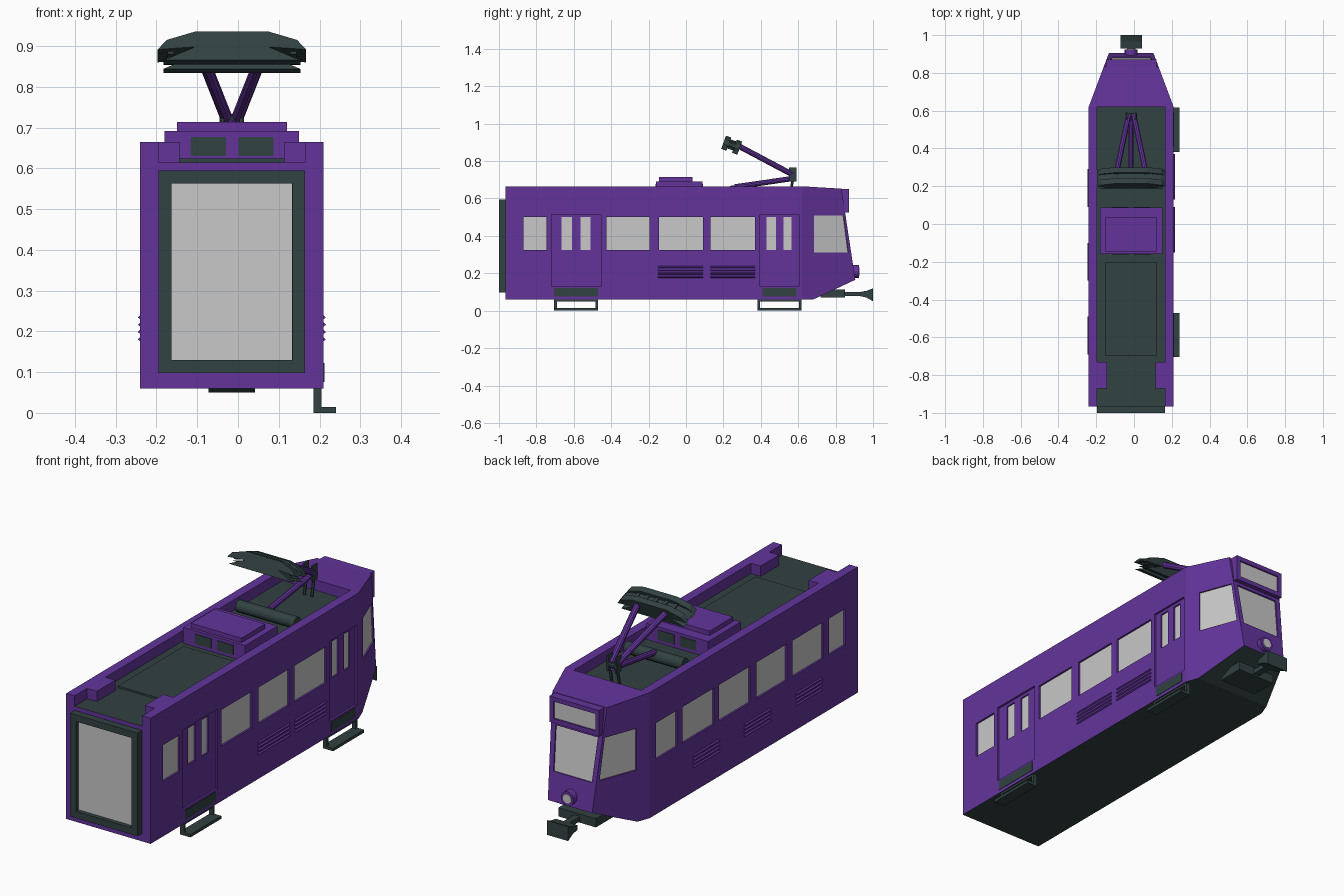
import bpy, bmesh, math
from mathutils import Vector as V, Matrix

if "Cube" in bpy.data.objects:
    bpy.data.objects.remove(bpy.data.objects["Cube"])

CX = -0.015          # body centre line
R, L = 0.21, -0.24   # side walls


def material(name, c):
    m = bpy.data.materials.new(name)
    m.diffuse_color = (*c, 1)
    m.use_nodes = True
    m.node_tree.nodes["Principled BSDF"].inputs["Base Color"].default_value = m.diffuse_color
    return m


PURPLE = material("purple paint", (0.125, 0.034, 0.33))
DARK = material("dark grey green", (0.032, 0.054, 0.054))
GLASS = material("light grey glass", (0.58, 0.58, 0.58))


def finish(name, bm, *mats):
    bmesh.ops.recalc_face_normals(bm, faces=bm.faces)
    me = bpy.data.meshes.new(name)
    bm.to_mesh(me)
    bm.free()
    for m in mats:
        me.materials.append(m)
    ob = bpy.data.objects.new(name, me)
    bpy.context.collection.objects.link(ob)
    return ob


def add_prism(bm, pts, vec):
    """Polygon swept along a vector."""
    face = bm.faces.new([bm.verts.new(p) for p in pts])
    top = bmesh.ops.extrude_face_region(bm, geom=[face])["geom"]
    bmesh.ops.translate(bm, vec=vec, verts=[v for v in top if isinstance(v, bmesh.types.BMVert)])


def prism(name, pts, vec, mat):
    bm = bmesh.new()
    add_prism(bm, [V(p) for p in pts], V(vec))
    return finish(name, bm, mat)


def box(name, x0, x1, y0, y1, z0, z1, mat):
    return prism(name, [(x0, y0, z0), (x1, y0, z0), (x1, y1, z0), (x0, y1, z0)], (0, 0, z1 - z0), mat)


def framed_box(name, x0, x1, y0, y1, z0, z1, side, border, depth, mat, inner):
    """Box whose front (-1) or back (+1) face holds a sunken panel."""
    ob = box(name, x0, x1, y0, y1, z0, z1, mat)
    ob.data.materials.append(inner)
    bm = bmesh.new()
    bm.from_mesh(ob.data)
    f = next(f for f in bm.faces if f.normal.y * side > 0.9)
    bmesh.ops.inset_region(bm, faces=[f], thickness=border)
    r = bmesh.ops.inset_region(bm, faces=[f], thickness=0.0005, depth=-depth)
    f.material_index = 1
    bm.to_mesh(ob.data)
    bm.free()
    return ob


def rod(name, a, b, r, mat, sides=10, r2=None):
    a, b = V(a), V(b)
    bm = bmesh.new()
    m = Matrix.Translation((a + b) / 2) @ (b - a).to_track_quat('Z', 'Y').to_matrix().to_4x4()
    bmesh.ops.create_cone(bm, cap_ends=True, segments=sides, radius1=r, radius2=r if r2 is None else r2,
                          depth=(b - a).length, matrix=m)
    return finish(name, bm, mat)


cuts = [bmesh.new(), bmesh.new()]   # first and second cutting pass


def recess(pts, n, depth, level=0, glass=None):
    """Cut a pocket into the body and optionally glaze its bottom."""
    n = V(n).normalized()
    pts = [V(p) for p in pts]
    add_prism(cuts[level], [p + n * 0.02 for p in pts], -n * (0.02 + depth))
    if glass:
        prism(glass, [p - n * (depth + 0.002) for p in pts], n * 0.005, GLASS)


def side_rect(x, y0, y1, z0, z1):
    return [(x, y0, z0), (x, y1, z0), (x, y1, z1), (x, y0, z1)]


# Body shell: plan outline, then sloped nose, nose underside and cab roof
bm = bmesh.new()
plan = [(L, -0.965), (R, -0.965), (R, 0.62), (CX + 0.101, 0.95), (CX - 0.101, 0.95), (L, 0.62)]
add_prism(bm, [V((x, y, 0.06)) for x, y in plan], V((0, 0, 0.605)))
for co, no in [((0, 0.905, 0.165), (0, 0.365, 0.055)),
               ((0, 0.905, 0.165), (0, 0.105, -0.225)),
               ((0, 0.62, 0.665), (0, 0.015, 0.25))]:
    bmesh.ops.bisect_plane(bm, geom=bm.verts[:] + bm.edges[:] + bm.faces[:], dist=1e-5,
                           plane_co=co, plane_no=no, clear_outer=True)
    bmesh.ops.holes_fill(bm, edges=bm.edges[:], sides=0)
body = finish("tram_body", bm, PURPLE, DARK)

# Sunken roof, open towards the coupled end
half = [(0.18, 0.62), (0.18, -0.73), (0.128, -0.73), (0.128, -0.87), (0.18, -0.87), (0.18, -1.0)]
roof = [(CX + x, y) for x, y in half] + [(CX - x, y) for x, y in reversed(half)]
add_prism(cuts[0], [V((x, y, 0.615)) for x, y in roof], V((0, 0, 0.1)))

# Side windows
shared = [(-0.87, -0.745), (-0.425, -0.195), (-0.145, 0.09), (0.13, 0.37)]
for x, n, spans in [(R, (1, 0, 0), shared), (L, (-1, 0, 0), shared + [(-0.70, -0.47), (0.41, 0.57)])]:
    for y0, y1 in spans:
        recess(side_rect(x, y0, y1, 0.325, 0.5), n, 0.012, glass="side_window")

# Doors on the right with windows, sill and hanging step
for d0, d1, wins, s0, s1 in [(-0.72, -0.455, [(-0.665, -0.61), (-0.565, -0.51)], -0.705, -0.47),
                             (0.395, 0.605, [(0.43, 0.48), (0.52, 0.565)], 0.382, 0.617)]:
    recess(side_rect(R, d0, d1, 0.13, 0.515), (1, 0, 0), 0.01)
    for y0, y1 in wins:
        recess(side_rect(R, y0, y1, 0.325, 0.5), (1, 0, 0), 0.02, 1, "door_window")
    box("door_sill", 0.18, R + 0.002, d0 + 0.015, d1 - 0.015, 0.076, 0.122, DARK)
    box("step_tread", 0.185, 0.24, s0, s1, 0, 0.014, DARK)
    box("step_hanger_bar", 0.185, 0.205, s0, s1, 0.05, 0.062, DARK)
    for y in (s0, s1 - 0.014):
        box("step_hanger", 0.185, 0.205, y, y + 0.014, 0.005, 0.062, DARK)

# Cab windows: two on the tapered sides, one in front
for s in (1, -1):
    def on_taper(y, z):
        return (CX + s * (0.225 - (y - 0.62) * 0.375), y, z)
    recess([on_taper(*p) for p in [(0.685, 0.31), (0.868, 0.31), (0.842, 0.51), (0.685, 0.51)]],
           (s * 1, 0.375, 0), 0.01, glass="cab_side_window")


def nose_y(z):
    return 0.905 - (z - 0.165) * 0.055 / 0.365


recess([(CX + x, nose_y(z), z) for x, z in [(-0.102, 0.3), (0.102, 0.3), (0.113, 0.508), (-0.113, 0.508)]],
       (0, 0.365, 0.055), 0.01, glass="cab_front_window")

# Cut all pockets, then colour underside and roof floor by direction and height
for cut in cuts:
    cutter = finish("cutter", cut)
    cutter.hide_render = True
    mod = body.modifiers.new("cut", 'BOOLEAN')
    mod.operation, mod.solver, mod.object = 'DIFFERENCE', 'EXACT', cutter
    bpy.context.view_layer.objects.active = body
    bpy.ops.object.modifier_apply(modifier=mod.name)
    bpy.data.objects.remove(cutter)
for p in body.data.polygons:
    under = p.normal.z < -0.5 and p.center.z < 0.12
    floor = p.normal.z > 0.9 and 0.61 < p.center.z < 0.62
    p.material_index = 1 if under or floor else 0

# Louvred vents
for x, s, spans in [(R, 1, [(-0.15, 0.09), (0.13, 0.37)]), (L, -1, [(0.09, 0.29), (-0.30, -0.10), (-0.69, -0.49)])]:
    for y0, y1 in spans:
        for i in range(4):
            z = 0.174 + i * 0.018
            prism("vent_slat", [(x - s * 0.003, y0, z), (x + s * 0.006, y0, z + 0.006), (x - s * 0.003, y0, z + 0.015)],
                  (0, y1 - y0, 0), PURPLE)

# Gangway at the coupled end
framed_box("gangway_frame", -0.195, 0.165, -1.0, -0.96, 0.098, 0.595, -1, 0.045, 0.02, DARK, GLASS)

# Destination box, headlight and coupler on the nose
framed_box("destination_box", CX - 0.133, CX + 0.133, 0.82, 0.872, 0.525, 0.65, 1, 0.03, 0.008, PURPLE, GLASS)
rod("headlight", (CX, 0.87, 0.21), (CX, 0.925, 0.21), 0.034, PURPLE, 16)
rod("headlight_lens", (CX, 0.92, 0.21), (CX, 0.928, 0.21), 0.022, GLASS, 16)
box("coupler_bracket", CX - 0.1, CX + 0.1, 0.72, 0.85, 0.07, 0.112, DARK)
box("coupler_shaft", CX - 0.016, CX + 0.016, 0.78, 0.97, 0.078, 0.1, DARK)
prism("coupler_head", [(CX - 0.057, 0.93, 0.078), (CX - 0.057, 0.965, 0.07), (CX - 0.057, 1.0, 0.05),
                       (CX - 0.057, 1.0, 0.12), (CX - 0.057, 0.965, 0.106), (CX - 0.057, 0.93, 0.1)],
      (0.114, 0, 0), DARK)

# Roof equipment
box("roof_panel", -0.15, 0.12, -0.70, -0.2, 0.61, 0.624, DARK)
box("air_unit_base", -0.18, 0.15, -0.16, 0.088, 0.61, 0.692, PURPLE)
box("air_unit_lid", -0.15, 0.12, -0.145, 0.035, 0.69, 0.714, PURPLE)
for x in (-0.116, 0.001):
    for y in (-0.163, 0.086):
        box("air_unit_grille", x, x + 0.086, y, y + 0.005, 0.63, 0.677, DARK)
rod("roof_cylinder", (CX - 0.155, 0.25, 0.642), (CX + 0.155, 0.25, 0.642), 0.028, DARK, 16)

# Pantograph arms
rod("pantograph_lower_arm", (CX, 0.26, 0.662), (CX, 0.58, 0.708), 0.014, PURPLE)
for s in (-1, 1):
    rod("pantograph_upper_arm", (CX + s * 0.014, 0.575, 0.725), (CX + s * 0.08, 0.26, 0.892), 0.015, PURPLE)
    box("pantograph_knee", CX + s * 0.023 - 0.004, CX + s * 0.023 + 0.004, 0.55, 0.59, 0.69, 0.765, DARK)
    rod("pantograph_stay", (CX + s * 0.02, 0.555, 0.615), (CX + s * 0.02, 0.575, 0.72), 0.007, DARK, 6)
rod("pantograph_pivot", (CX - 0.03, 0.575, 0.72), (CX + 0.03, 0.575, 0.72), 0.014, DARK)

# Pantograph head: two bowed strips, a web and cross ribs, tilted back
bow = [(0.182, 0.875), (0.16, 0.9), (0.09, 0.922)]
under = [(0.09, 0.882), (0.168, 0.847)]
outline = [(CX - x, z) for x, z in bow] + [(CX + x, z) for x, z in reversed(bow)]
outline += [(CX + x, z) for x, z in under] + [(CX - x, z) for x, z in reversed(under)]
head = [prism("contact_strip", [(x, y, z) for x, z in outline], (0, 0.03, 0), DARK) for y in (0.2, 0.262)]
web = [(x, 0.225, z * 0.6 + 0.352) for x, z in outline]
head.append(prism("contact_web", web, (0, 0.045, 0), DARK))
for x in (-0.15, -0.1, -0.05, 0, 0.05, 0.1, 0.15):
    z = 0.912 - max(0, abs(x) - 0.09) * 0.35
    head.append(box("contact_rib", CX + x - 0.008, CX + x + 0.008, 0.22, 0.27, z - 0.02, z, DARK))
pivot = V((0, 0.246, 0.89))
for ob in head:
    ob.data.transform(Matrix.Translation(pivot) @ Matrix.Rotation(math.radians(-20), 4, 'X') @ Matrix.Translation(-pivot))
